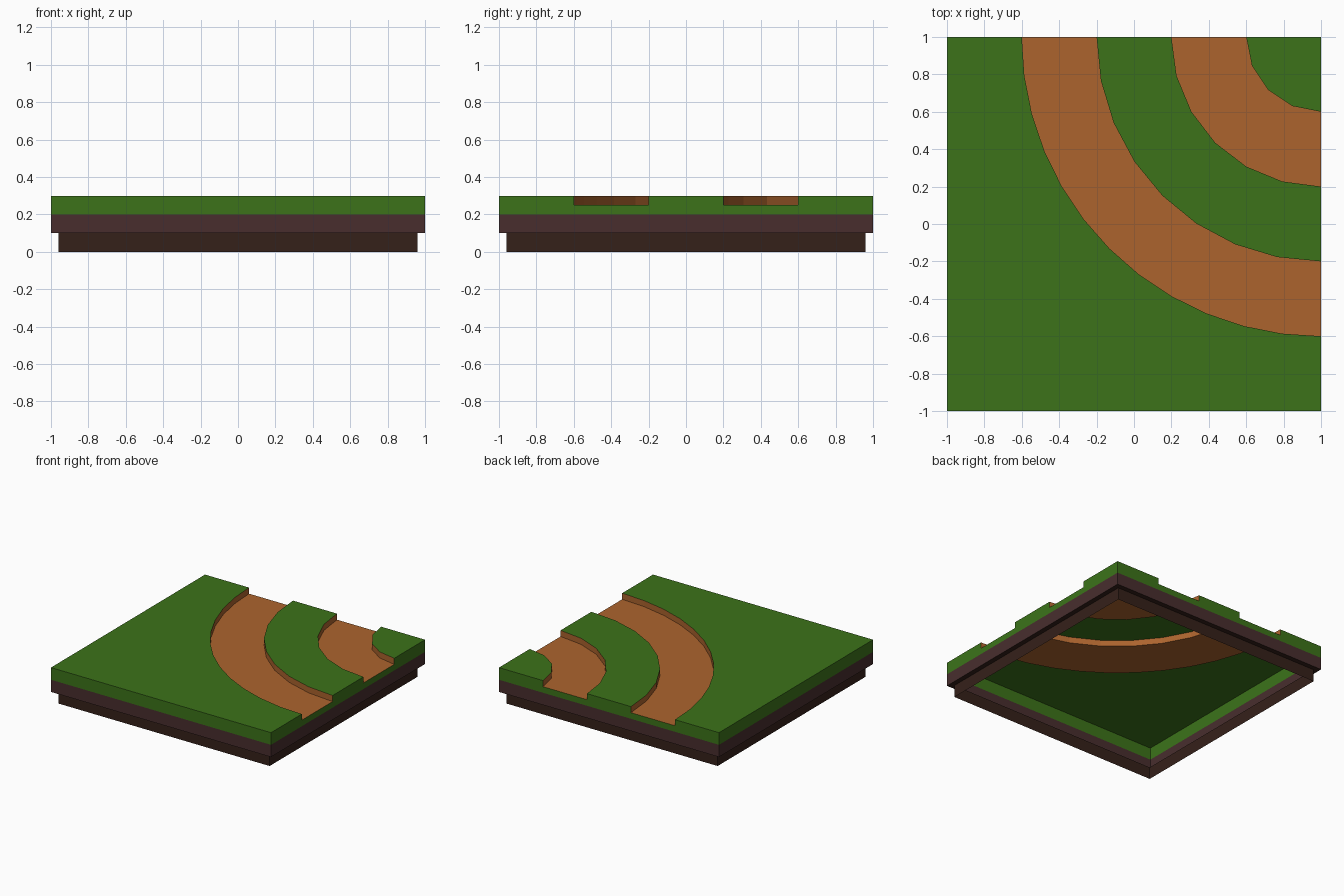
import bpy, bmesh
from math import sin, cos, pi
from mathutils import Vector

if "Cube" in bpy.data.objects:
    bpy.data.objects.remove(bpy.data.objects["Cube"])

TOP, GROOVE, SOIL, LEDGE = 0.30, 0.25, 0.20, 0.10
UP, DOWN = Vector((0, 0, 1)), Vector((0, 0, -1))
SIDES = [Vector(v) for v in ((0, -1, 0), (1, 0, 0), (0, 1, 0), (-1, 0, 0))]


def material(name, rgb):
    m = bpy.data.materials.new(name)
    m.diffuse_color = (*rgb, 1)
    m.use_nodes = True
    m.node_tree.nodes["Principled BSDF"].inputs["Base Color"].default_value = m.diffuse_color
    return m


def arc(radius, segs):
    """Quarter arc round the back right corner, from back edge to right edge."""
    return [(1 - radius * cos(pi / 2 * i / segs), 1 - radius * sin(pi / 2 * i / segs))
            for i in range(segs + 1)]


def face(bm, pts, facing):
    """Add a flat face whose normal points along 'facing'."""
    f = bm.faces.new([bm.verts.new(p) for p in pts])
    f.normal_update()
    if f.normal.dot(facing) < 0:
        f.normal_flip()


def flat(bm, pts, z, facing=UP):
    face(bm, [(x, y, z) for x, y in pts], facing)


def side(bm, n, half, profile):
    """Upright face on one side of the tile; profile holds (along, z)."""
    t = Vector((abs(n.y), abs(n.x), 0))
    face(bm, [n * half + t * a + UP * z for a, z in profile], n)


def band(bm, half, z0, z1, normals=SIDES):
    for n in normals:
        side(bm, n, half, [(-half, z0), (half, z0), (half, z1), (-half, z1)])


def finish(bm, name, rgb):
    bmesh.ops.remove_doubles(bm, verts=bm.verts, dist=1e-5)
    me = bpy.data.meshes.new(name)
    bm.to_mesh(me)
    bm.free()
    me.materials.append(material(name + "_colour", rgb))
    bpy.context.collection.objects.link(bpy.data.objects.new(name, me))


a1, a2, a3, a4 = arc(0.4, 4), arc(0.8, 6), arc(1.2, 8), arc(1.6, 12)

# Grass: raised top regions and the notched sides
bm = bmesh.new()
flat(bm, a1 + [(1, 1)], TOP)
flat(bm, a2 + a3[::-1], TOP)
flat(bm, a4 + [(1, -1), (-1, -1), (-1, 1)], TOP)
notched = [(-1, SOIL), (1, SOIL), (1, TOP)]
for hi, lo in ((0.6, 0.2), (-0.2, -0.6)):
    notched += [(hi, TOP), (hi, GROOVE), (lo, GROOVE), (lo, TOP)]
notched.append((-1, TOP))
for n in SIDES[1:3]:
    side(bm, n, 1, notched)
band(bm, 1, SOIL, TOP, (SIDES[0], SIDES[3]))
finish(bm, "grass", (0.045, 0.171, 0.010))

# Paths: sunken floors and groove walls
bm = bmesh.new()
for inner, outer in ((a1, a2), (a3, a4)):
    flat(bm, inner + outer[::-1], GROOVE)
    for curve, sign in ((inner, -1), (outer, 1)):
        for p, q in zip(curve, curve[1:]):
            toward = Vector((2 - p[0] - q[0], 2 - p[1] - q[1], 0)) * sign
            face(bm, [(*p, GROOVE), (*q, GROOVE), (*q, TOP), (*p, TOP)], toward)
finish(bm, "paths", (0.413, 0.127, 0.027))

# Soil layer
bm = bmesh.new()
band(bm, 1, LEDGE, SOIL)
finish(bm, "soil", (0.065, 0.027, 0.027))

# Base: inset skirt, open below, with the ledge under the soil
bm = bmesh.new()
h = 0.96
band(bm, h, 0, LEDGE)
corners = [(-1, -1), (1, -1), (1, 1), (-1, 1)]
for i in range(4):
    p, q = corners[i], corners[(i + 1) % 4]
    flat(bm, [p, q, (q[0] * h, q[1] * h), (p[0] * h, p[1] * h)], LEDGE, DOWN)
finish(bm, "base", (0.036, 0.015, 0.010))
